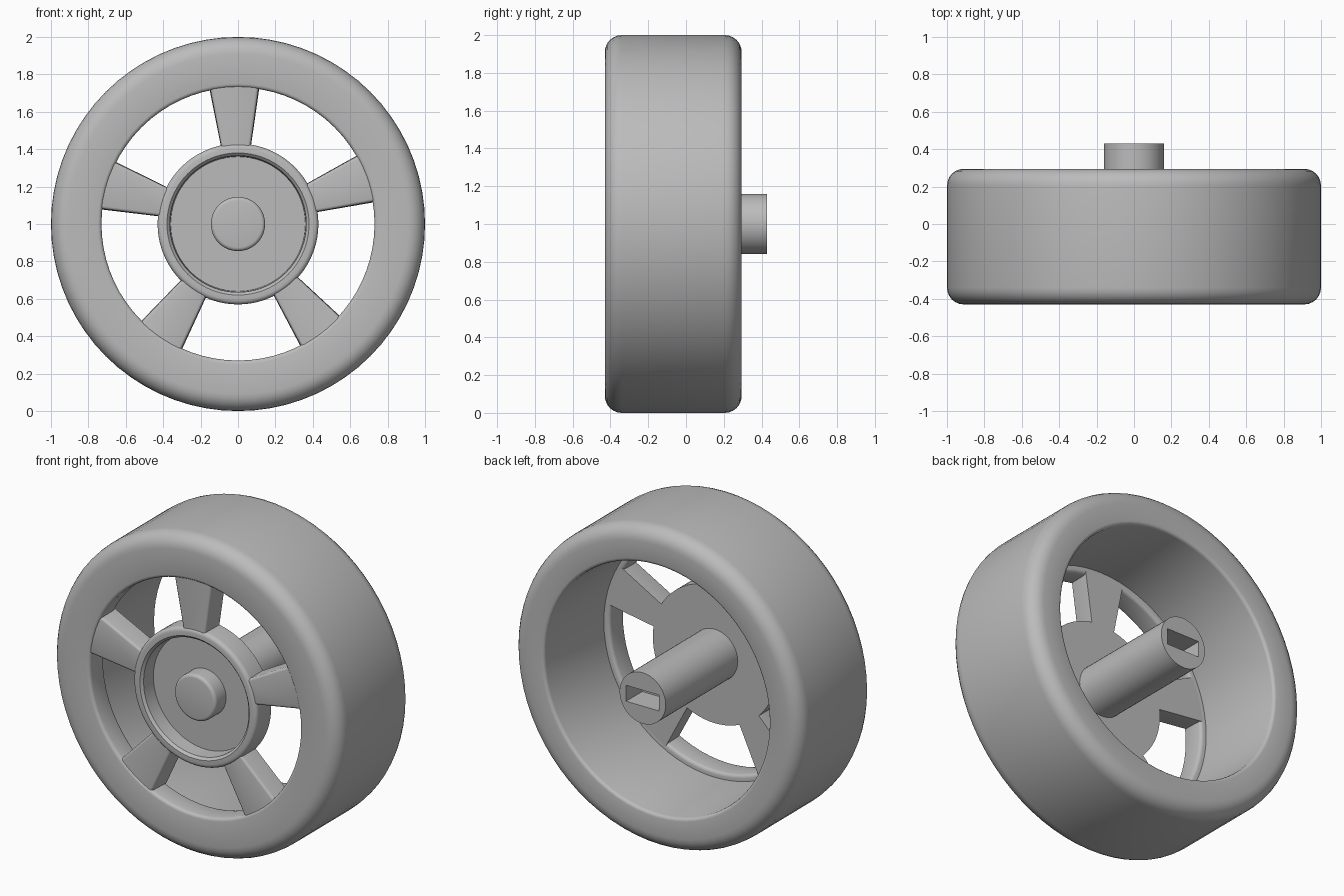
import bpy, bmesh, math
from mathutils import Matrix

cube = bpy.data.objects.get("Cube")
if cube:
    bpy.data.objects.remove(cube, do_unlink=True)

GREY = (0.5, 0.5, 0.5, 1)
mat = bpy.data.materials.new("plain grey")
mat.use_nodes = True
mat.diffuse_color = GREY
mat.node_tree.nodes["Principled BSDF"].inputs["Base Color"].default_value = GREY

FRONT, BACK, WEB_BACK = -0.43, 0.295, -0.285
CENTRE = Matrix.Translation((0, 0, 1))


def finish(name, bm, angle=35):
    """Turn a bmesh into a shaded object at the wheel centre."""
    bmesh.ops.remove_doubles(bm, verts=bm.verts, dist=1e-5)
    bmesh.ops.recalc_face_normals(bm, faces=bm.faces)
    bm.transform(CENTRE)
    mesh = bpy.data.meshes.new(name)
    bm.to_mesh(mesh)
    bm.free()
    mesh.materials.append(mat)
    ob = bpy.data.objects.new(name, mesh)
    bpy.context.collection.objects.link(ob)
    bpy.ops.object.select_all(action="DESELECT")
    ob.select_set(True)
    bpy.context.view_layer.objects.active = ob
    bpy.ops.object.shade_smooth_by_angle(angle=math.radians(angle))
    return ob


def fillet(r, y, rad, start, steps=6):
    """Quarter-circle of (radius, y) points around a corner centre."""
    return [(r + rad * math.cos(a), y + rad * math.sin(a))
            for a in (math.radians(start + 90 * i / steps) for i in range(steps + 1))]


def lathe(name, profile, closed=False, segments=72):
    """Revolve (radius, y) points about the axle line."""
    bm = bmesh.new()
    verts = [bm.verts.new((r, y, 0)) for r, y in profile]
    pairs = list(zip(verts, verts[1:]))
    if closed:
        pairs.append((verts[-1], verts[0]))
    edges = [bm.edges.new(p) for p in pairs]
    bmesh.ops.spin(bm, geom=verts + edges, cent=(0, 0, 0), axis=(0, 1, 0),
                   angle=math.tau, steps=segments)
    return finish(name, bm)


# Tyre with rounded shoulders and a narrower lip at the front
R = 0.09
tyre = (fillet(1 - R, FRONT + R, R, -90) + fillet(1 - R, BACK - R, R, 0)
        + fillet(0.80, BACK - 0.02, 0.02, 90, 3)
        + [(0.77, WEB_BACK)] + fillet(0.75, WEB_BACK - 0.02, 0.02, 90, 3)
        + fillet(0.75, FRONT + 0.02, 0.02, 180, 3))
lathe("tyre", tyre, closed=True)

# Dished hub with a raised rounded rim and a centre cap
FLOOR = -0.325
hub = ([(0, WEB_BACK), (0.43, WEB_BACK)]
       + fillet(0.405, FRONT + 0.025, 0.025, 0, 1)[:1]
       + list(reversed(fillet(0.405, FRONT + 0.025, 0.025, -90, 4)))
       + [(0.38, FRONT), (0.365, FRONT + 0.015), (0.36, FLOOR), (0, FLOOR)])
lathe("hub", hub)
lathe("centre_cap", [(0.145, FLOOR + 0.01)]
      + list(reversed(fillet(0.125, FRONT + 0.02, 0.02, -90, 4))) + [(0, FRONT)], segments=48)

# Five flared spokes with softened front edges
SPOKE_FRONT = FRONT + 0.008
for i in range(5):
    bm = bmesh.new()
    outline = [(-0.076, 0.39), (0.076, 0.39), (0.138, 0.752), (-0.138, 0.752)]
    face = bm.faces.new([bm.verts.new((x, WEB_BACK, z)) for x, z in outline])
    ext = bmesh.ops.extrude_face_region(bm, geom=[face], use_keep_orig=True)
    tops = [g for g in ext["geom"] if isinstance(g, bmesh.types.BMVert)]
    for v in tops:
        v.co.y = SPOKE_FRONT
        v.co.x *= 0.97
    sides = [e for e in bm.edges if all(v in tops for v in e.verts)
             and abs(e.verts[0].co.z - e.verts[1].co.z) > 0.1]
    bmesh.ops.bevel(bm, geom=sides, offset=0.015, segments=3, profile=0.5, affect="EDGES")
    bm.transform(Matrix.Rotation(-math.radians(72 * i + 1.5), 4, "Y"))
    finish(f"spoke_{i + 1}", bm)

# Axle with a rectangular socket in its rear end
axle = lathe("axle", [(0, WEB_BACK - 0.01), (0.16, WEB_BACK - 0.01), (0.16, 0.43), (0, 0.43)],
             segments=48)
bm = bmesh.new()
bmesh.ops.create_cube(bm, size=1, matrix=Matrix.Translation((0, 0.4, 0))
                      @ Matrix.Diagonal((0.23, 0.26, 0.1, 1)))
cutter = finish("socket_cutter", bm)
cutter.hide_render = True
mod = axle.modifiers.new("socket", "BOOLEAN")
mod.operation = "DIFFERENCE"
mod.solver = "EXACT"
mod.object = cutter
bpy.context.view_layer.objects.active = axle
bpy.ops.object.modifier_apply(modifier="socket")
bpy.data.objects.remove(cutter, do_unlink=True)
bpy.ops.object.select_all(action="DESELECT")
axle.select_set(True)
bpy.context.view_layer.objects.active = axle
bpy.ops.object.shade_smooth_by_angle(angle=math.radians(35))
